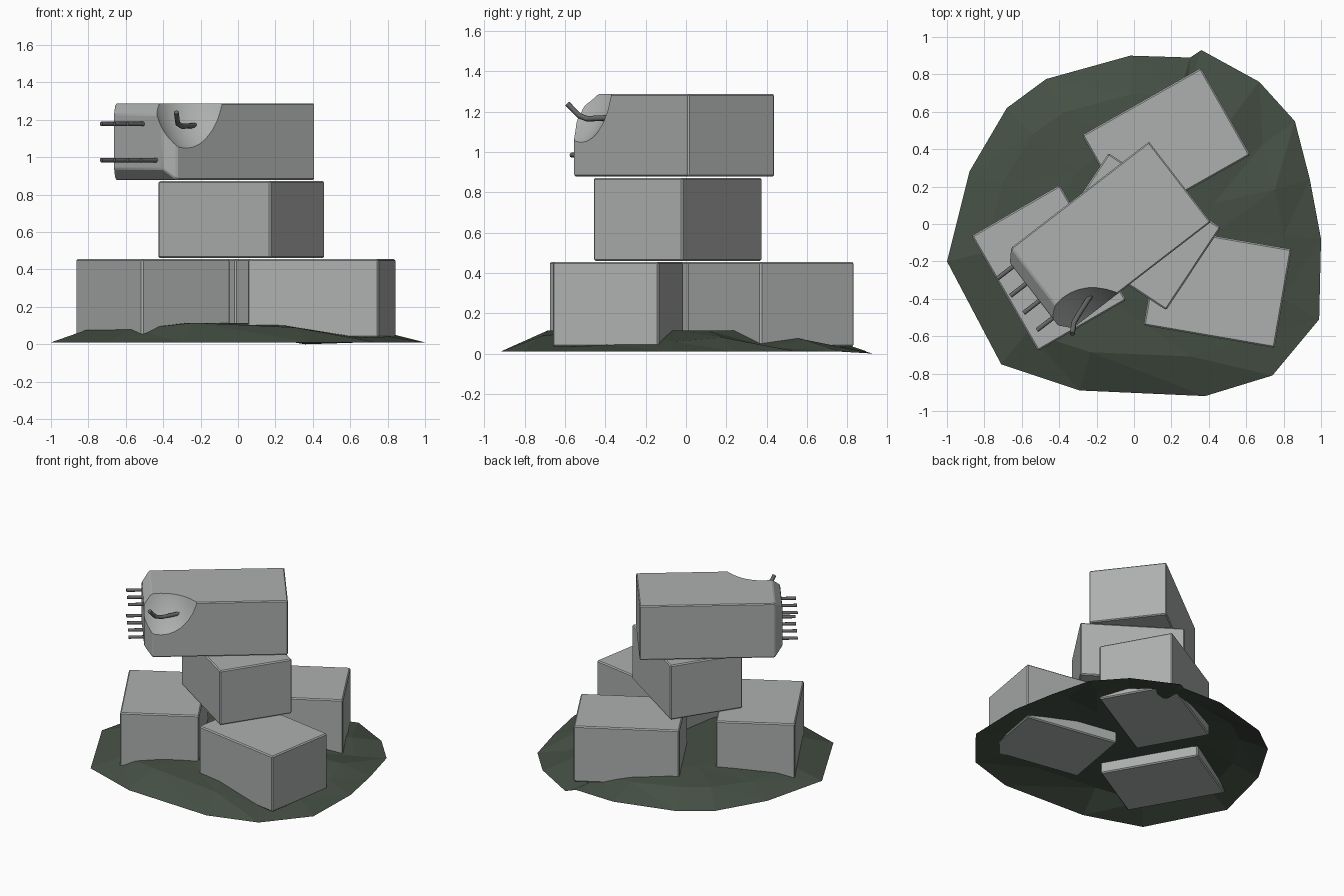
import bpy, bmesh, math
from mathutils import Matrix, Vector

if "Cube" in bpy.data.objects:
    bpy.data.objects.remove(bpy.data.objects["Cube"])


def material(name, col):
    m = bpy.data.materials.new(name)
    m.diffuse_color = (*col, 1)
    m.use_nodes = True
    m.node_tree.nodes["Principled BSDF"].inputs["Base Color"].default_value = m.diffuse_color
    return m


CONCRETE = material("concrete grey", (0.42, 0.43, 0.43))
EARTH = material("dark green earth", (0.06, 0.08, 0.058))
STEEL = material("dark steel", (0.13, 0.13, 0.13))


def finish(name, bm, mat):
    bmesh.ops.recalc_face_normals(bm, faces=bm.faces[:])
    me = bpy.data.meshes.new(name)
    bm.to_mesh(me)
    bm.free()
    ob = bpy.data.objects.new(name, me)
    bpy.context.collection.objects.link(ob)
    me.materials.append(mat)
    return ob


def apply_mod(ob, kind, **settings):
    mod = ob.modifiers.new(kind, kind)
    for k, v in settings.items():
        setattr(mod, k, v)
    bpy.ops.object.select_all(action='DESELECT')
    bpy.context.view_layer.objects.active = ob
    ob.select_set(True)
    bpy.ops.object.modifier_apply(modifier=mod.name)


def block(name, centre, size, angle, z0, z1):
    bm = bmesh.new()
    mat = (Matrix.Translation((*centre, (z0 + z1) / 2))
           @ Matrix.Rotation(math.radians(angle), 4, 'Z')
           @ Matrix.Diagonal((*size, z1 - z0, 1)))
    bmesh.ops.create_cube(bm, size=1, matrix=mat)
    ob = finish(name, bm, CONCRETE)
    apply_mod(ob, 'BEVEL', width=0.008, segments=1)


def bar(name, points, radius=0.013, sides=8):
    # Round bar swept along a short path
    cu = bpy.data.curves.new(name, 'CURVE')
    cu.dimensions = '3D'
    cu.bevel_depth = radius
    cu.bevel_resolution = (sides - 4) // 2
    cu.use_fill_caps = True
    sp = cu.splines.new('POLY')
    sp.points.add(len(points) - 1)
    for p, co in zip(sp.points, points):
        p.co = (*co, 1)
    ob = bpy.data.objects.new(name, cu)
    bpy.context.collection.objects.link(ob)
    cu.materials.append(STEEL)


# Three base blocks and the middle block
block("base_block_back", (0.172, 0.422), (0.73, 0.535), 29.5, 0.035, 0.455)
block("base_block_left", (-0.455, -0.235), (0.545, 0.71), 30, 0.035, 0.455)
block("base_block_right", (0.447, -0.338), (0.71, 0.535), -9.8, 0.035, 0.455)
block("middle_block", (0.018, -0.041), (0.72, 0.53), -33.5, 0.46, 0.872)

# Top block: local u runs to the broken end, v runs across
FRAME = Matrix(((-0.792, 0.61, 0, 0.08), (-0.61, -0.792, 0, 0.44),
                (0, 0, 1, 0), (0, 0, 0, 1)))
W, Z0, Z1 = 0.542, 0.878, 1.288
bm = bmesh.new()
for u, inset in ((0, 0), (0.93, 0), (0.985, 0.06)):
    for v in (inset, W - inset):
        for z in (Z0 + inset, Z1 - inset):
            bm.verts.new(FRAME @ Vector((u, v, z)))
bmesh.ops.convex_hull(bm, input=bm.verts[:])
bmesh.ops.dissolve_limit(bm, angle_limit=0.02, verts=bm.verts[:], edges=bm.edges[:])
top = finish("top_block", bm, CONCRETE)
apply_mod(top, 'BEVEL', width=0.007, segments=1)

# Shallow scoop broken out of the upper front corner
n, t = Vector((0, 0.83, 0.558)), Vector((0, -0.558, 0.83))
c = Vector((0.87, 0.46, 1.17)) + n * 0.33
axes = Matrix(((1, n.x, t.x, c.x), (0, n.y, t.y, c.y), (0, n.z, t.z, c.z), (0, 0, 0, 1)))
bm = bmesh.new()
bmesh.ops.create_uvsphere(bm, u_segments=40, v_segments=24, radius=1,
                          matrix=FRAME @ axes @ Matrix.Diagonal((0.30, 0.35, 0.45, 1)))
cutter = finish("scoop_cutter", bm, CONCRETE)
cutter.hide_render = True
apply_mod(top, 'BOOLEAN', operation='DIFFERENCE', object=cutter, solver='EXACT')
bpy.data.objects.remove(cutter)
bpy.ops.object.shade_smooth_by_angle(angle=math.radians(20))

# Exposed reinforcing bars: three above, four below
for row, z, count in (("upper", 1.178, 3), ("lower", 0.985, 4)):
    for i in range(count):
        v = 0.085 + i * 0.116
        bar(f"{row}_rod_{i + 1}", [FRAME @ Vector((u, v, z)) for u in (0.93, 1.09)], 0.012)

# Bent bar in the broken corner
bar("bent_bar", [(-0.23, -0.38, 1.17), (-0.30, -0.49, 1.165),
                 (-0.322, -0.53, 1.18), (-0.33, -0.588, 1.24)], 0.014)

# Earth mound: rim, shoulder and plateau rings, open underneath
RIM = [(-.02, .90), (.30, .89), (.36, .93), (.67, .76), (.86, .55), (.94, .24),
       (1, -.08), (.99, -.51), (.74, -.81), (.38, -.92), (-.29, -.89), (-.71, -.75),
       (-1, -.2), (-.88, .28), (-.68, .62), (-.47, .775)]
SHOULDER = [.08, .05, .02, .07, .03, .08, .06, .045, .045, .09, .115, .08, .08, .085, .10, .10]
bm = bmesh.new()
rings = [[bm.verts.new((x, y, 0.0 if i == 2 else 0.01)) for i, (x, y) in enumerate(RIM)],
         [bm.verts.new((x * .8, y * .77, z)) for (x, y), z in zip(RIM, SHOULDER)],
         [bm.verts.new((x * .45, y * .45, .115)) for x, y in RIM]]
for a, b in zip(rings, rings[1:]):
    for i in range(len(RIM)):
        j = (i + 1) % len(RIM)
        bm.faces.new((a[i], a[j], b[j]))
        bm.faces.new((a[i], b[j], b[i]))
bm.faces.new(rings[-1])
ground = finish("earth_mound", bm, EARTH)
if ground.data.polygons[-1].normal.z < 0:
    ground.data.flip_normals()
